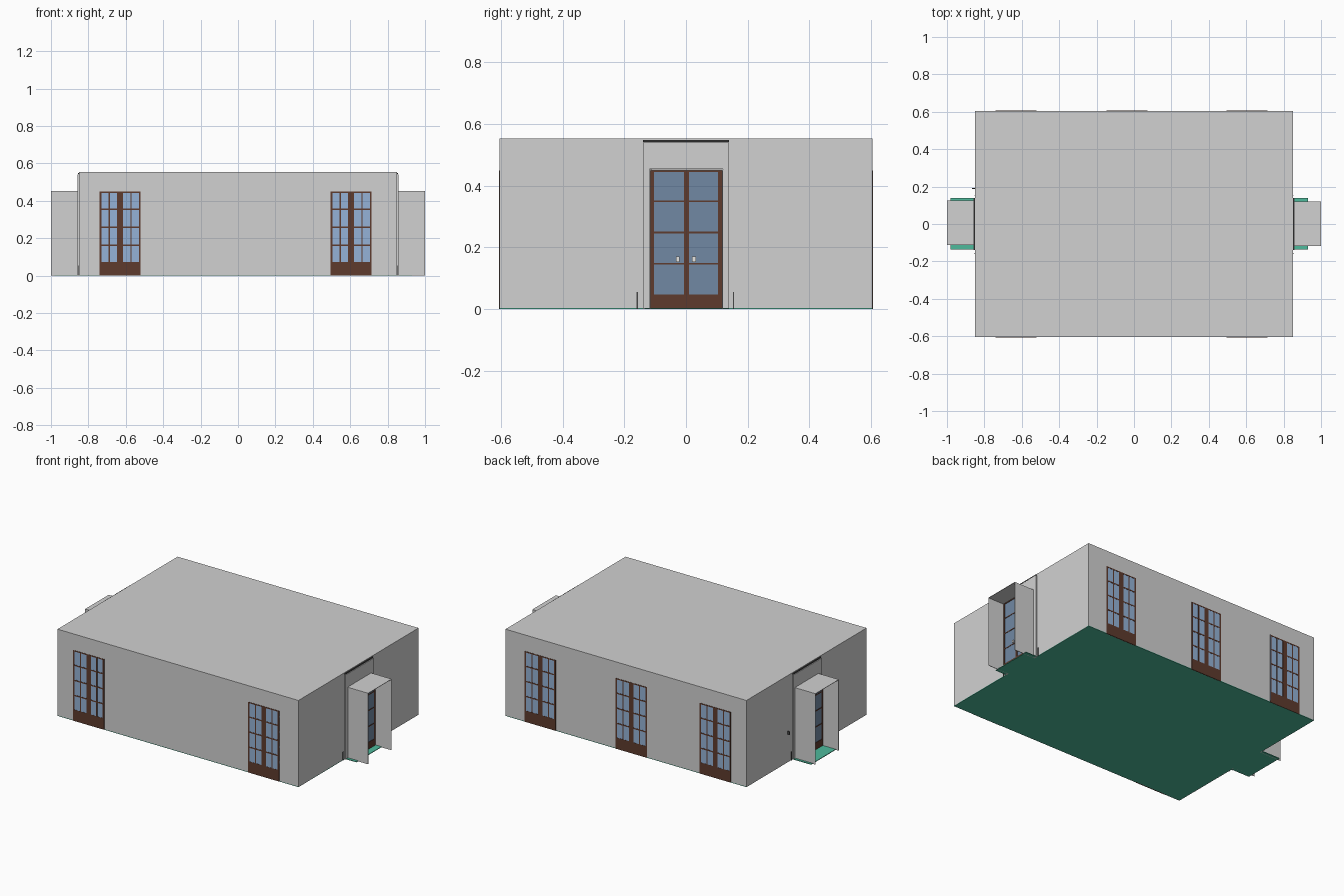
import bpy, bmesh

if "Cube" in bpy.data.objects:
    bpy.data.objects.remove(bpy.data.objects["Cube"])


def material(name, rgb):
    m = bpy.data.materials.new(name)
    m.diffuse_color = (*rgb, 1)
    m.use_nodes = True
    m.node_tree.nodes["Principled BSDF"].inputs["Base Color"].default_value = m.diffuse_color
    return m


GREY = material("plaster grey", (0.64, 0.64, 0.64))
GREEN = material("floor green", (0.076, 0.49, 0.33))
BROWN = material("wood brown", (0.112, 0.044, 0.027))
GLASS = material("window blue", (0.30, 0.45, 0.68))
DOOR_GLASS = material("door blue", (0.165, 0.25, 0.37))
DARK = material("dark trim", (0.06, 0.06, 0.06))
WHITE = material("handle white", (0.8, 0.8, 0.78))


def boxes(name, mat, *bounds):
    """One object made of boxes, each given as (x0, x1, y0, y1, z0, z1)."""
    bm = bmesh.new()
    for b in bounds:
        for i in (0, 2, 4):
            assert b[i] < b[i + 1]
        v = [bm.verts.new((x, y, z)) for x in b[0:2] for y in b[2:4] for z in b[4:6]]
        for f in ((0, 1, 3, 2), (4, 6, 7, 5), (0, 4, 5, 1),
                  (2, 3, 7, 6), (0, 2, 6, 4), (1, 5, 7, 3)):
            bm.faces.new([v[i] for i in f])
    bmesh.ops.recalc_face_normals(bm, faces=bm.faces)
    me = bpy.data.meshes.new(name)
    bm.to_mesh(me)
    bm.free()
    me.materials.append(mat)
    ob = bpy.data.objects.new(name, me)
    bpy.context.collection.objects.link(ob)
    return ob


X, Y, H, T = 0.85, 0.605, 0.553, 0.004   # room half sizes, height, thickness
DH = 0.455                               # door height

# Floor, with a tongue running into each porch
boxes("floor", GREEN, (-X, X, -Y, Y, 0, T))
boxes("porch_floor_right", GREEN, (X, 0.93, -0.135, 0.14, 0, T))
boxes("porch_floor_left", GREEN, (-0.98, -X, -0.135, 0.14, 0, T))

# Room shell
boxes("ceiling", GREY, (-X, X, -Y, Y, H - T, H))
boxes("front_wall", GREY, (-X, X, -Y, -Y + T, 0, H - T))
boxes("back_wall", GREY, (-X, X, Y - T, Y, 0, H - T))


def window(name, cx, wall_y):
    """French window: two leaves of two by four panes over a solid base."""
    w, top, base = 0.11, 0.45, 0.072
    y0, y1 = wall_y - 0.0035, wall_y + 0.0035
    boxes(name + "_glass", GLASS,
          (cx - w, cx + w, wall_y - 0.0025, wall_y + 0.0025, 0.01, top - 0.002))
    bars = [(cx - w, cx + w, y0, y1, 0, base),
            (cx - w, cx + w, y0, y1, top - 0.007, top),
            (cx - 0.016, cx + 0.016, y0, y1, base, top)]
    for s in (-1, 1):
        for off, half in ((w - 0.005, 0.005), (0.058, 0.0035)):
            c = cx + s * off
            bars.append((c - half, c + half, y0, y1, base, top))
    for z in (0.163, 0.259, 0.355):
        bars.append((cx - w, cx + w, y0, y1, z - 0.004, z + 0.004))
    boxes(name + "_frame", BROWN, *bars)


for i, cx in enumerate((-0.63, 0.605)):
    window(f"front_window_{i + 1}", cx, -Y + T / 2)
for i, cx in enumerate((-0.63, -0.038, 0.605)):
    window(f"back_window_{i + 1}", cx, Y - T / 2)


def end(side, s, y0, y1):
    """End wall with doorway, porch, double door and trim; s is the x direction."""
    def part(name, mat, *bs):
        flipped = []
        for a, b, *rest in bs:
            flipped.append((min(s * a, s * b), max(s * a, s * b), *rest))
        return boxes(f"{side}_{name}", mat, *flipped)

    # Wall around the doorway
    part("wall", GREY, (X - T, X, -Y + T, y0, 0, H - T), (X - T, X, y1, Y - T, 0, H - T),
         (X - T, X, y0, y1, DH, H - T))
    # Porch: two cheeks and a roof, open at the end
    part("porch", GREY, (X, 1.0, y0, y0 + 0.003, 0, 0.45), (X, 1.0, y1 - 0.003, y1, 0, 0.45),
         (X, 1.0, y0, y1, 0.45, 0.453))
    # Casing around the porch
    part("casing", GREY, (X, X + 0.008, -0.14, y0, 0, 0.54), (X, X + 0.008, y1, 0.14, 0, 0.54),
         (X, X + 0.008, y0, y1, DH, 0.54))
    part("cornice", DARK, (X, X + 0.006, -0.14, 0.14, 0.542, 0.549))
    part("skirting_ends", DARK, (X, X + 0.004, -0.16, -0.156, 0, 0.055),
         (X, X + 0.004, 0.152, 0.156, 0, 0.055))
    # Double door, four panes high
    a, b = 0.880, 0.889
    p, q = y0 + 0.003, y1 - 0.003
    m = (p + q) / 2
    part("door_glass", DOOR_GLASS, (a + 0.002, b - 0.002, p, q, 0.03, 0.449))
    rails = [(a, b, p, q, T, 0.048), (a, b, p, q, 0.444, 0.45),
             (a, b, p, p + 0.012, 0.048, 0.444), (a, b, q - 0.014, q, 0.048, 0.444),
             (a, b, m - 0.008, m + 0.008, 0.048, 0.444)]
    for z in (0.147, 0.249, 0.35):
        rails.append((a, b, p, q, z - 0.003, z + 0.003))
    part("door_frame", BROWN, *rails)
    # Handle plates
    part("handles", WHITE, *[(b, b + 0.004, c - 0.006, c + 0.006, 0.153, 0.17)
                             for c in (m - 0.028, m + 0.025)])


end("right", 1, -0.118, 0.12)
end("left", -1, -0.112, 0.125)

# Small switch plate on the left wall
boxes("switch_plate", DARK, (-0.866, -X, 0.188, 0.192, 0.18, 0.2))
